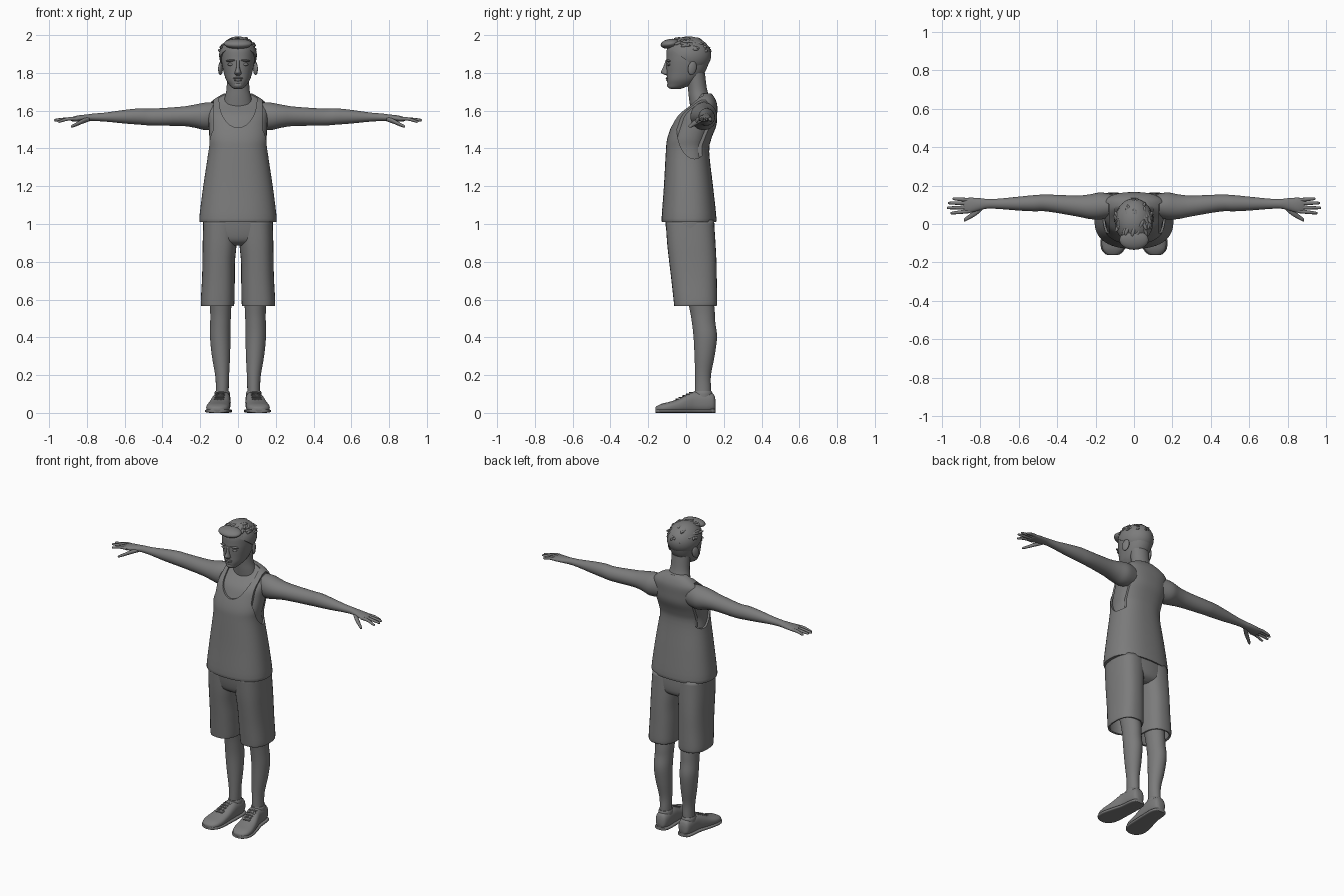
import bpy, bmesh, math, random
from mathutils import Vector

if "Cube" in bpy.data.objects:
    bpy.data.objects.remove(bpy.data.objects["Cube"], do_unlink=True)

grey = bpy.data.materials.new("plain grey")
grey.use_nodes = True
grey.diffuse_color = (0.2, 0.2, 0.2, 1)
grey.node_tree.nodes["Principled BSDF"].inputs["Base Color"].default_value = (0.2, 0.2, 0.2, 1)


def activate(obj):
    bpy.ops.object.select_all(action='DESELECT')
    obj.select_set(True)
    bpy.context.view_layer.objects.active = obj


def finish(obj):
    """Give the part its colour and smooth shading."""
    activate(obj)
    obj.data.materials.clear()
    obj.data.materials.append(grey)
    bpy.ops.object.shade_smooth_by_angle(angle=math.radians(50))
    return obj


def refine(rings, steps):
    """Smooth a list of rings with a Catmull-Rom spline."""
    rows = [rings[0]] + list(rings) + [rings[-1]]
    result = []
    for p, q, r, s in zip(rows, rows[1:], rows[2:], rows[3:]):
        for k in range(steps):
            t = k / steps
            result.append([b + 0.5 * t * (c - a + t * (2*a - 5*b + 4*c - d + t * (3*(b - c) + d - a)))
                           for a, b, c, d in zip(p, q, r, s)])
    return result + [list(rings[-1])]


def loft(name, axis, rings, side=1, power=2.0, sides=32, steps=4, capped=True):
    """Skin rings of (position on axis, centre, centre, radius, radius)."""
    bm = bmesh.new()
    loops = []
    for t, a, b, ra, rb in refine(rings, steps):
        loop = []
        for i in range(sides):
            c, s = math.cos(math.tau * i / sides), math.sin(math.tau * i / sides)
            u = a + ra * math.copysign(abs(c) ** (2 / power), c)
            v = b + rb * math.copysign(abs(s) ** (2 / power), s)
            x, y, z = {'X': (t, u, v), 'Y': (u, t, v), 'Z': (u, v, t)}[axis]
            loop.append(bm.verts.new((x * side, y, z)))
        loops.append(loop)
    for low, high in zip(loops, loops[1:]):
        for i in range(sides):
            j = (i + 1) % sides
            bm.faces.new((low[i], low[j], high[j], high[i]))
    if capped:
        bm.faces.new(loops[0])
        bm.faces.new(loops[-1])
    bmesh.ops.recalc_face_normals(bm, faces=bm.faces)
    mesh = bpy.data.meshes.new(name)
    bm.to_mesh(mesh)
    bm.free()
    obj = bpy.data.objects.new(name, mesh)
    bpy.context.collection.objects.link(obj)
    return finish(obj)


def ellipsoid(name, centre, radii, tilt=(0, 0, 0), segments=20):
    bpy.ops.mesh.primitive_uv_sphere_add(segments=segments, ring_count=segments // 2,
                                         location=centre, rotation=tilt)
    obj = bpy.context.object
    obj.name = name
    obj.scale = radii
    return finish(obj)


def cut(obj, cutter):
    mod = obj.modifiers.new("opening", 'BOOLEAN')
    mod.operation, mod.solver, mod.object = 'DIFFERENCE', 'EXACT', cutter
    activate(obj)
    bpy.ops.object.modifier_apply(modifier=mod.name)
    bpy.data.objects.remove(cutter, do_unlink=True)


# Torso and the sleeveless shirt over it
trunk = [(1.01, 0, .016, .198, .138), (1.03, 0, .016, .205, .145), (1.2, 0, .013, .184, .13),
         (1.38, 0, .008, .158, .115), (1.45, 0, .017, .163, .117), (1.52, 0, .042, .167, .118),
         (1.58, 0, .06, .17, .105), (1.63, 0, .09, .158, .075), (1.665, 0, .1, .12, .053),
         (1.69, 0, .097, .075, .038)]
loft("torso", 'Z', [(z, x, y, rx - .012, ry - .012) for z, x, y, rx, ry in trunk[2:]], power=2.4)
shirt = loft("shirt", 'Z', trunk, power=2.4, sides=48)
for side in (1, -1):
    cut(shirt, loft("armhole_cutter", 'X', [(.13, .045, 1.52, .095, .175), (.4, .045, 1.52, .095, .175)],
                    side, sides=40))
cut(shirt, loft("neckline_cutter", 'Y', [(-.3, 0, 1.66, .1, .15), (.09, 0, 1.66, .1, .15)], sides=40))
finish(shirt)

# Neck and head
loft("neck", 'Z', [(1.6, 0, .085, .085, .06), (1.67, 0, .07, .07, .055), (1.72, 0, .06, .06, .05),
                   (1.8, 0, .05, .06, .05)])
loft("head", 'Z', [(1.714, 0, -.055, .018, .022), (1.722, 0, -.052, .032, .042),
                   (1.74, 0, -.032, .048, .066), (1.765, 0, -.017, .064, .084),
                   (1.8, 0, -.002, .075, .1), (1.84, 0, .006, .084, .11),
                   (1.88, 0, .01, .089, .114), (1.93, 0, .01, .087, .11),
                   (1.965, 0, .01, .066, .08), (1.985, 0, .01, .025, .03)], power=2.15, sides=40)

# Face details
loft("nose", 'Z', [(1.787, 0, -.097, .01, .008), (1.795, 0, -.102, .018, .022),
                   (1.805, 0, -.106, .016, .027), (1.83, 0, -.101, .009, .02),
                   (1.865, 0, -.098, .009, .01)], sides=16)
ellipsoid("upper_lip", (0, -.098, 1.772), (.026, .01, .006))
ellipsoid("lower_lip", (0, -.096, 1.762), (.022, .01, .007))
ellipsoid("chin", (0, -.084, 1.735), (.025, .017, .016))
for side, label in ((1, "left"), (-1, "right")):
    ellipsoid(label + "_eye", (side * .037, -.09, 1.845), (.018, .01, .008))
    ellipsoid(label + "_brow", (side * .039, -.094, 1.865), (.026, .012, .006), (0, side * .1, side * .3))
    ellipsoid(label + "_ear", (side * .092, .033, 1.825), (.011, .024, .037), (-.2, 0, side * .35))

# Short hair: a cap trimmed along the hairline, with a swept fringe and tufts
hair = ellipsoid("hair", (0, .014, 1.893), (.1, .119, .1), segments=40)
bm = bmesh.new()
bm.from_mesh(hair.data)
trim = bmesh.ops.bisect_plane(bm, geom=bm.verts[:] + bm.edges[:] + bm.faces[:],
                              plane_co=(0, 0, -.35), plane_no=(0, .62, .72), clear_inner=True)
rim = [e for e in trim["geom_cut"] if isinstance(e, bmesh.types.BMEdge)]
bmesh.ops.contextual_create(bm, geom=rim)
bm.to_mesh(hair.data)
bm.free()
finish(hair)
ellipsoid("fringe", (0, -.083, 1.954), (.076, .052, .026), (.15, 0, 0))
random.seed(4)
for i in range(46):
    turn, lift = random.uniform(0, math.tau), random.uniform(.15, 1.2)
    out = Vector((math.cos(turn) * math.cos(lift), math.sin(turn) * math.cos(lift), math.sin(lift)))
    spot = Vector((out.x * .095, out.y * .108 + .006, out.z * .093 + 1.895))
    if spot.y < -.02 and spot.z < 1.94:
        continue
    ellipsoid("hair_tuft", spot, (.01, .03, .009),
              (random.uniform(-.2, .2) - out.y * lift * .4, 0, random.uniform(-.6, .6)), segments=10)

# Arms, hands, legs and shoes
arm = [(.1, .095, 1.575, .055, .07), (.17, .094, 1.57, .07, .073), (.23, .09, 1.571, .064, .061),
       (.3, .094, 1.57, .054, .051), (.45, .109, 1.566, .044, .045), (.52, .108, 1.569, .042, .043),
       (.6, .106, 1.568, .036, .036), (.7, .105, 1.566, .027, .024), (.76, .105, 1.565, .025, .02),
       (.8, .103, 1.562, .031, .018), (.85, .098, 1.558, .039, .016), (.88, .097, 1.555, .036, .011),
       (.887, .097, 1.555, .03, .006)]
fingers = {"index": (.067, .057, .955, 1.543), "middle": (.087, .084, .973, 1.55),
           "ring": (.107, .109, .968, 1.552), "little": (.125, .131, .945, 1.547)}
leg = [(.07, .085, .09, .034, .042), (.13, .083, .09, .034, .042), (.2, .084, .09, .037, .042),
       (.3, .09, .098, .048, .053), (.4, .094, .102, .054, .062), (.48, .093, .093, .054, .062),
       (.55, .092, .085, .056, .066), (.7, .095, .06, .065, .075)]
short_leg = [(.565, .108, .05, .086, .112), (.59, .108, .05, .089, .115), (.7, .104, .043, .087, .12),
             (.8, .102, .036, .086, .125), (.9, .097, .028, .09, .128), (1.02, .093, .02, .09, .128)]
shoe = [(.156, .083, .045, .018, .025), (.145, .083, .054, .035, .046), (.11, .083, .056, .044, .056),
        (.05, .086, .057, .047, .057), (.01, .092, .05, .052, .05), (-.04, .1, .037, .058, .037),
        (-.09, .106, .029, .062, .029), (-.13, .109, .024, .055, .024), (-.154, .11, .019, .036, .017),
        (-.162, .11, .018, .018, .01)]
for side, label in ((1, "left"), (-1, "right")):
    loft(label + "_arm", 'X', arm, side)
    for finger, (base, tip, reach, drop) in fingers.items():
        loft(f"{label}_{finger}_finger", 'X',
             [(.85, base, 1.557, .01, .01), (.9, (base + tip) / 2, 1.556, .0095, .009),
              (reach - .01, tip, drop, .007, .007), (reach, tip, drop, .003, .003)], side, sides=12)
    loft(label + "_thumb", 'X',
         [(.785, .09, 1.556, .014, .012), (.82, .062, 1.545, .017, .013),
          (.855, .038, 1.528, .013, .01), (.878, .023, 1.518, .01, .008),
          (.885, .019, 1.515, .004, .004)], side, sides=12)
    loft(label + "_leg", 'Z', leg, side)
    trouser = loft(label + "_shorts_leg", 'Z', short_leg, side, power=2.5, capped=False)
    shell = trouser.modifiers.new("cloth", 'SOLIDIFY')
    shell.thickness, shell.offset = .012, -1
    loft(label + "_shoe", 'Y', shoe, side, power=2.5)
    loft(label + "_sole", 'Y', [(y, x, .01, rx + .006, .01) for y, x, z, rx, rz in shoe],
         side, power=4)
    loft(label + "_shoe_collar", 'Z', [(.08, .084, .09, .042, .05), (.105, .084, .09, .041, .05),
                                       (.116, .084, .09, .036, .045)], side)
    for i in range(5):
        for slant in (.35, -.35):
            ellipsoid(label + "_lace", (side * (.092 + i * .002), .025 - i * .018, .107 - i * .0085),
                      (.03, .004, .004), (0, 0, slant), segments=10)

loft("shorts_hips", 'Z', [(.885, 0, .03, .1, .08), (.91, 0, .028, .165, .115),
                          (.96, 0, .024, .183, .127), (1.03, 0, .018, .185, .13)], power=2.5)
